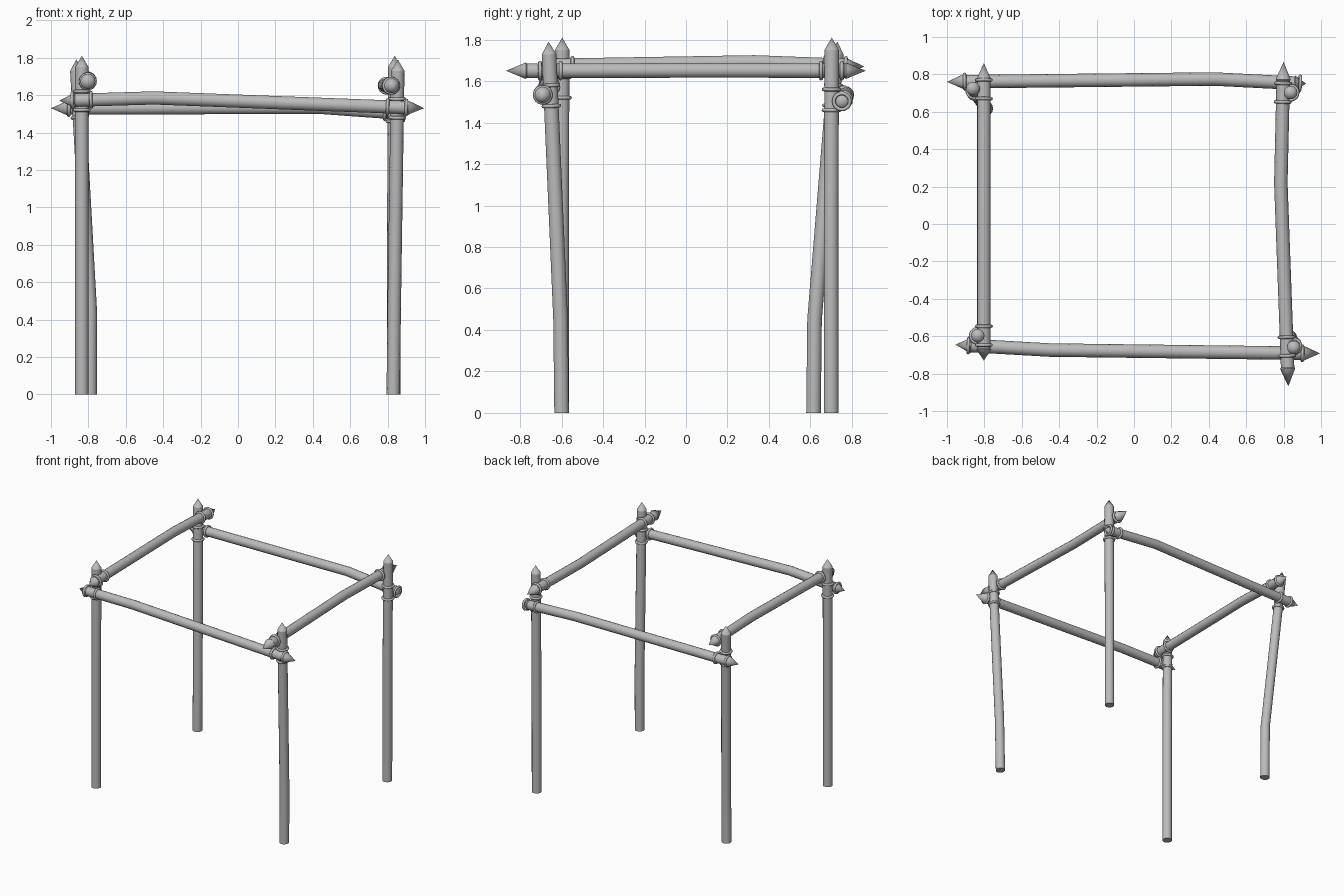
import bpy, bmesh, math
from mathutils import Vector

cube = bpy.data.objects.get("Cube")
if cube:
    bpy.data.objects.remove(cube, do_unlink=True)

SIDES = 14
RADIUS = 0.036

grey = bpy.data.materials.new("plain grey")
grey.use_nodes = True
grey.diffuse_color = (0.5, 0.5, 0.5, 1)
shader = next(n for n in grey.node_tree.nodes if n.type == 'BSDF_PRINCIPLED')
shader.inputs["Base Color"].default_value = (0.5, 0.5, 0.5, 1)
shader.inputs["Roughness"].default_value = 0.8


def select_only(obj):
    bpy.ops.object.select_all(action='DESELECT')
    obj.select_set(True)
    bpy.context.view_layer.objects.active = obj


def pole(name, points, start_tip=0.0, end_tip=0.0, flare=1.0):
    """Bent round pole; a tip length above zero sharpens that end to a point."""
    pts = [Vector(p) for p in points]
    first = (pts[1] - pts[0]).normalized()
    last = (pts[-1] - pts[-2]).normalized()
    # Stations along the pole: position, direction, radius
    stations = []
    if start_tip:
        base = pts[0] + first * start_tip
        stations += [(pts[0], first, 0), (base, first, RADIUS * flare),
                     (base + first * 0.006, first, RADIUS)]
    else:
        stations.append((pts[0], first, RADIUS))
    for a, b, c in zip(pts, pts[1:], pts[2:]):
        stations.append((b, ((b - a).normalized() + (c - b).normalized()).normalized(), RADIUS))
    base = pts[-1] - last * end_tip
    stations += [(base - last * 0.006, last, RADIUS), (base, last, RADIUS * flare), (pts[-1], last, 0)]

    bm = bmesh.new()
    loops = []
    for pos, way, rad in stations:
        if rad == 0:
            loops.append([bm.verts.new(pos)] * SIDES)
            continue
        ref = Vector((0, 1, 0)) if abs(way.z) > 0.7 else Vector((0, 0, 1))
        u = way.cross(ref).normalized()
        v = way.cross(u)
        angles = [math.tau * i / SIDES for i in range(SIDES)]
        loops.append([bm.verts.new(pos + (u * math.cos(t) + v * math.sin(t)) * rad) for t in angles])
    for low, high in zip(loops, loops[1:]):
        for i in range(SIDES):
            j = (i + 1) % SIDES
            bm.faces.new(list(dict.fromkeys((low[i], low[j], high[j], high[i]))))
    if not start_tip:
        bm.faces.new(loops[0])
    bmesh.ops.recalc_face_normals(bm, faces=bm.faces)
    mesh = bpy.data.meshes.new(name)
    bm.to_mesh(mesh)
    bm.free()
    mesh.materials.append(grey)
    obj = bpy.data.objects.new(name, mesh)
    bpy.context.collection.objects.link(obj)
    select_only(obj)
    bpy.ops.object.shade_smooth_by_angle(angle=math.radians(28))


def bindings(name, points, axis, centre):
    """Pair of rope rings around a pole, either side of a crossing."""
    pts = [Vector(p) for p in points]
    for k, offset in enumerate((-0.05, 0.05)):
        at = centre + offset
        for a, b in zip(pts, pts[1:]):
            if a[axis] <= at <= b[axis]:
                pos = a.lerp(b, (at - a[axis]) / (b[axis] - a[axis]))
                turn = (b - a).to_track_quat('Z', 'Y').to_euler()
                bpy.ops.mesh.primitive_torus_add(
                    major_segments=18, minor_segments=8, major_radius=0.039,
                    minor_radius=0.009, location=pos, rotation=turn)
                ring = bpy.context.object
                ring.name = f"{name}_binding_{k + 1}"
                ring.data.materials.append(grey)
                bpy.ops.object.shade_smooth()
                break


# Upright posts, with the height where the cross rail is tied
posts = {
    "front_right_post": ([(-0.835, -0.6, 0), (-0.835, -0.6, 0.9), (-0.835, -0.597, 1.81)], 1.57),
    "front_left_post": ([(0.83, -0.6, 0), (0.835, -0.605, 0.45), (0.855, -0.663, 1.79)], 1.53),
    "back_right_post": ([(-0.79, 0.615, 0), (-0.79, 0.62, 0.45), (-0.865, 0.73, 1.79)], 1.53),
    "back_left_post": ([(0.832, 0.7, 0), (0.833, 0.7, 0.9), (0.838, 0.703, 1.81)], 1.51),
}
for name, (path, height) in posts.items():
    pole(name, path, end_tip=0.06)
    bindings(name, path, 2, height)

# Rails: path, long axis, tip lengths, crossing positions along the axis
rails = {
    "front_rail": ([(-0.955, -0.645, 1.57), (-0.45, -0.674, 1.585), (0.995, -0.692, 1.53)],
                   0, (0.08, 0.09), (-0.835, 0.85)),
    "back_rail": ([(-1.0, 0.76, 1.53), (0.43, 0.775, 1.535), (0.92, 0.75, 1.5)],
                  0, (0.09, 0.06), (-0.855, 0.837)),
    "right_rail": ([(-0.803, -0.73, 1.672), (-0.803, 0.33, 1.69), (-0.803, 0.86, 1.67)],
                   1, (0.06, 0.09), (-0.597, 0.72)),
    "left_rail": ([(0.825, -0.868, 1.65), (0.785, 0.22, 1.652), (0.8, 0.867, 1.65)],
                  1, (0.095, 0.095), (-0.655, 0.702)),
}
for name, (path, axis, tips, crossings) in rails.items():
    pole(name, path, tips[0], tips[1], flare=1.12)
    for n, centre in enumerate(crossings):
        bindings(f"{name}_{n + 1}", path, axis, centre)
